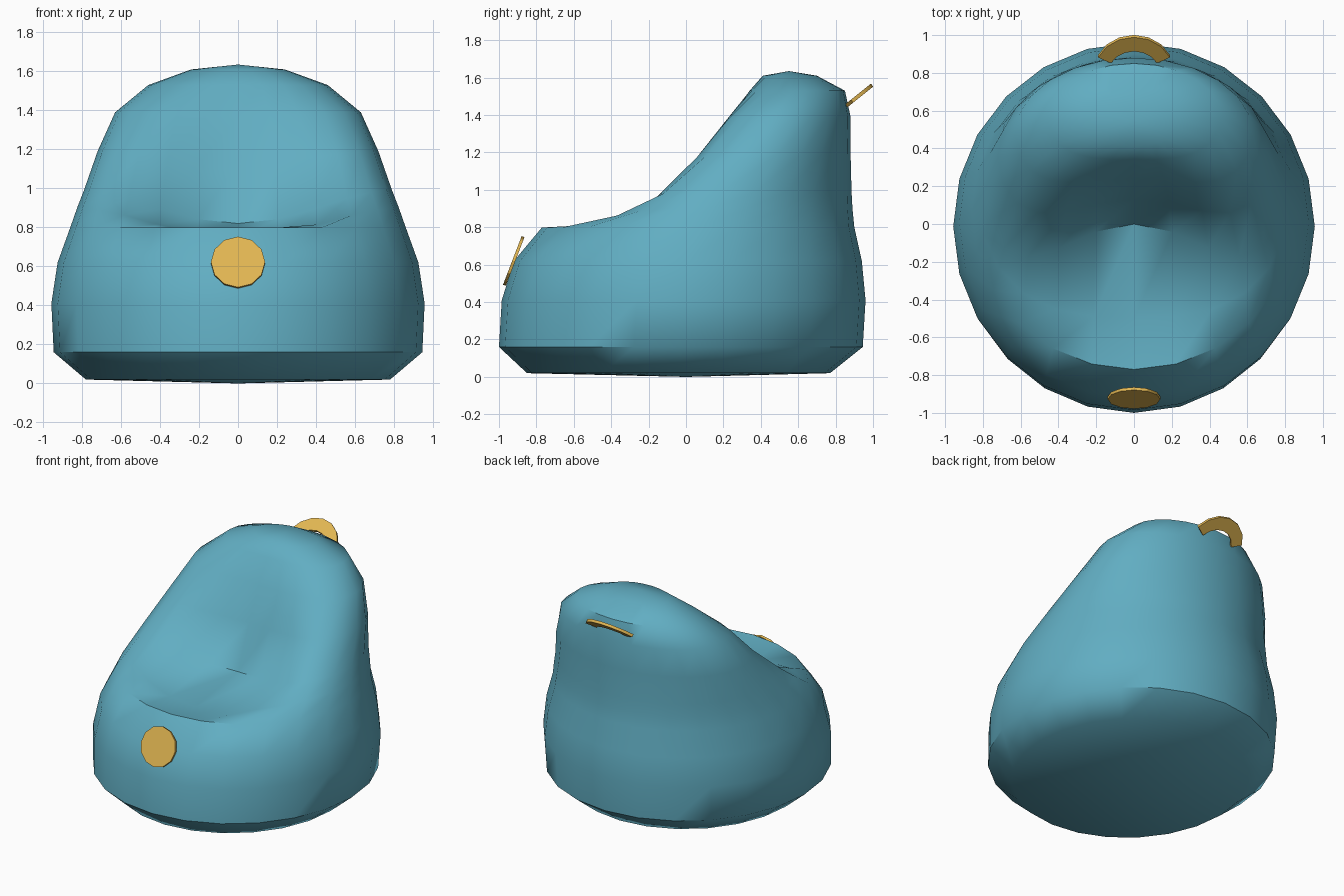
import bpy, bmesh, math
from mathutils import Matrix

if "Cube" in bpy.data.objects:
    bpy.data.objects.remove(bpy.data.objects["Cube"])


def paint(name, rgb):
    m = bpy.data.materials.new(name)
    m.diffuse_color = (*rgb, 1)
    m.use_nodes = True
    m.node_tree.nodes["Principled BSDF"].inputs["Base Color"].default_value = m.diffuse_color
    return m


def finish(name, bm, mat, angle):
    bmesh.ops.recalc_face_normals(bm, faces=bm.faces)
    me = bpy.data.meshes.new(name)
    bm.to_mesh(me)
    bm.free()
    ob = bpy.data.objects.new(name, me)
    bpy.context.collection.objects.link(ob)
    me.materials.append(mat)
    bpy.ops.object.select_all(action='DESELECT')
    ob.select_set(True)
    bpy.context.view_layer.objects.active = ob
    bpy.ops.object.shade_smooth_by_angle(angle=math.radians(angle))
    return ob


teal = paint("teal_fabric", (0.12, 0.42, 0.54))
gold = paint("gold_trim", (0.76, 0.47, 0.085))

# Bean bag body: stacked rings, dented at the front to form seat and backrest
# z, half width, back y, front y, front dent, front dip
RINGS = [
    (0.02, 0.78, 0.77, -0.85, 0, 0),
    (0.16, 0.945, 0.945, -1.0, 0, 0),
    (0.41, 0.957, 0.96, -0.985, 0, 0),
    (0.62, 0.925, 0.94, -0.92, 0, 0),
    (0.80, 0.86, 0.90, -0.77, 0, 0),
    (0.90, 0.825, 0.89, -0.62, 0.12, 0.15),
    (0.99, 0.79, 0.885, -0.50, 0.50, 0.17),
    (1.19, 0.72, 0.88, -0.17, 0.30, 0.06),
    (1.39, 0.63, 0.88, 0.07, 0.17, 0.02),
    (1.53, 0.46, 0.85, 0.28, 0.06, 0),
    (1.61, 0.24, 0.70, 0.41, 0, 0),
]
N = 24
bm = bmesh.new()
loops = []
for z, w, back, front, dent, dip in RINGS:
    yc, ry = (back + front) / 2, (back - front) / 2
    loop = []
    for i in range(N):
        a = 2 * math.pi * i / N
        f = max(0, math.cos(a)) ** 4
        loop.append(bm.verts.new((w * math.sin(a), yc - ry * math.cos(a) + dent * f, z - dip * f)))
    loops.append(loop)
base = bm.verts.new((0, 0, 0))
apex = bm.verts.new((0, 0.55, 1.635))
for i in range(N):
    j = (i + 1) % N
    for lo, hi in zip(loops, loops[1:]):
        bm.faces.new((lo[i], lo[j], hi[j], hi[i]))
    bm.faces.new((loops[0][j], loops[0][i], base))
    bm.faces.new((loops[-1][i], loops[-1][j], apex))
finish("bean_bag_body", bm, teal, 47)

# Round patch on the front
bm = bmesh.new()
bmesh.ops.create_cone(bm, cap_ends=True, segments=12, radius1=0.139, radius2=0.139, depth=0.016,
                      matrix=Matrix.Translation((0, -0.921, 0.62)) @ Matrix.Rotation(math.radians(69), 4, 'X'))
finish("front_patch", bm, gold, 30)

# Flat arched carry strap at the upper back
bm = bmesh.new()
sections = []
for k in range(7):
    a = math.radians(25 + 130 * k / 6)
    sec = []
    for rx, ry, t in ((0.21, 0.185, 0.01), (0.135, 0.11, 0.01), (0.135, 0.11, -0.01), (0.21, 0.185, -0.01)):
        y = 0.81 + ry * math.sin(a)
        sec.append(bm.verts.new((rx * math.cos(a), y - 0.62 * t, 1.46 + 0.8 * (y - 0.87) + 0.78 * t)))
    sections.append(sec)
for p, q in zip(sections, sections[1:]):
    for i in range(4):
        j = (i + 1) % 4
        bm.faces.new((p[i], p[j], q[j], q[i]))
bm.faces.new(sections[0])
bm.faces.new(sections[-1][::-1])
finish("carry_strap", bm, gold, 30)
